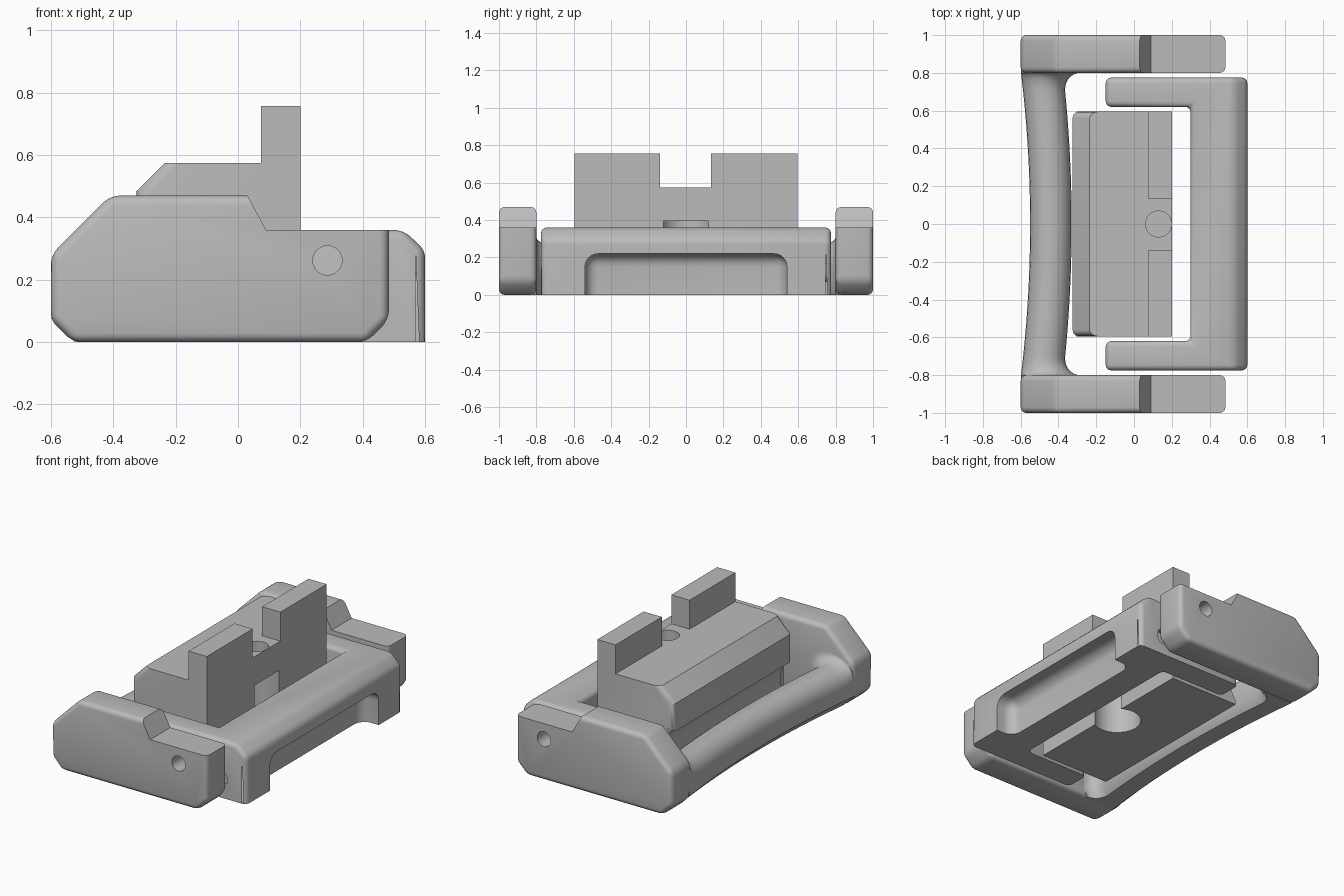
import bpy, bmesh, math
from mathutils import Vector

cube = bpy.data.objects.get("Cube")
if cube:
    bpy.data.objects.remove(cube, do_unlink=True)

grey = bpy.data.materials.new("matte grey")
grey.use_nodes = True
GREY = (0.5, 0.5, 0.5, 1)
grey.diffuse_color = GREY
grey.node_tree.nodes["Principled BSDF"].inputs["Base Color"].default_value = GREY


def make_object(name, bm):
    bmesh.ops.recalc_face_normals(bm, faces=bm.faces)
    mesh = bpy.data.meshes.new(name)
    bm.to_mesh(mesh)
    bm.free()
    obj = bpy.data.objects.new(name, mesh)
    bpy.context.collection.objects.link(obj)
    mesh.materials.append(grey)
    return obj


def prism(name, points, axis, low, high):
    """Extrude an outline along y (x-z points) or z (x-y points)."""
    bm = bmesh.new()
    place = (lambda p: (p[0], low, p[1])) if axis == "y" else (lambda p: (p[0], p[1], low))
    face = bm.faces.new([bm.verts.new(place(p)) for p in points])
    new = bmesh.ops.extrude_face_region(bm, geom=[face])["geom"]
    step = Vector((0, high - low, 0)) if axis == "y" else Vector((0, 0, high - low))
    bmesh.ops.translate(bm, vec=step, verts=[v for v in new if isinstance(v, bmesh.types.BMVert)])
    return make_object(name, bm)


def box(name, x0, x1, y0, y1, z0, z1):
    return prism(name, [(x0, y0), (x1, y0), (x1, y1), (x0, y1)], "z", z0, z1)


def cylinder(name, axis, a, b, radius, low, high, sides=32):
    ring = [(a + radius * math.cos(math.tau * i / sides),
             b + radius * math.sin(math.tau * i / sides)) for i in range(sides)]
    return prism(name, ring, axis, low, high)


def apply(obj, mod):
    bpy.ops.object.select_all(action="DESELECT")
    obj.select_set(True)
    bpy.context.view_layer.objects.active = obj
    bpy.ops.object.modifier_apply(modifier=mod.name)


def round_edges(obj, width, segments=4):
    mod = obj.modifiers.new("round", "BEVEL")
    mod.width = width
    mod.segments = segments
    mod.limit_method = "ANGLE"
    mod.angle_limit = math.radians(30)
    apply(obj, mod)


def boolean(obj, tool):
    tool.hide_render = True
    mod = obj.modifiers.new("cut", "BOOLEAN")
    mod.operation = "DIFFERENCE"
    mod.solver = "EXACT"
    mod.object = tool
    apply(obj, mod)
    bpy.data.objects.remove(tool, do_unlink=True)


def finish(obj):
    bpy.ops.object.select_all(action="DESELECT")
    obj.select_set(True)
    bpy.context.view_layer.objects.active = obj
    bpy.ops.object.shade_smooth_by_angle(angle=math.radians(32))


# Side cheeks: rounded plates with a stepped top and a pin hole
cheek_outline = [(-0.53, 0), (0.412, 0), (0.484, 0.072), (0.484, 0.47),
                 (-0.41, 0.47), (-0.6, 0.28), (-0.6, 0.07)]
step_outline = [(0.09, 0.36), (0.6, 0.36), (0.6, 0.6), (-0.04, 0.6)]
for side, y0, y1 in (("right", -1, -0.8), ("left", 0.8, 1)):
    cheek = prism(side + "_cheek", cheek_outline, "y", y0, y1)
    round_edges(cheek, 0.03)
    boolean(cheek, prism("step_cutter", step_outline, "y", y0 - 0.1, y1 + 0.1))
    boolean(cheek, cylinder("pin_cutter", "y", 0.287, 0.262, 0.047, y0 - 0.1, y1 + 0.1))
    finish(cheek)

# Grip bar: a bowed loft that flares into the cheeks
bm = bmesh.new()
rings = []
ends = [0.7 + 0.1 * math.sin(math.pi / 2 * i / 8) for i in range(9)]
middle = [-0.7 + 1.4 * i / 24 for i in range(1, 24)]
for y in [-0.82] + [-e for e in reversed(ends)] + middle + ends + [0.82]:
    t = min(abs(y) / 0.8, 1)
    s = max(0, abs(min(abs(y), 0.8)) - 0.7) / 0.1
    flare = 0.09 * (1 - math.sqrt(max(0, 1 - s * s)))
    outer = -0.55 - 0.048 * t * t
    inner = -0.33 - 0.045 * t * t + flare
    top = 0.265 + 0.5 * flare
    mid, half = (outer + inner) / 2, (inner - outer) / 2
    section = [(outer + 0.075, 0), (outer, 0.075)]
    for i in range(13):
        a = math.pi * (1 - i / 12)
        section.append((mid + half * math.cos(a), top - 0.11 + 0.11 * math.sin(a)))
    section += [(inner, 0.05), (inner - 0.03, 0)]
    rings.append([bm.verts.new((x, y, z)) for x, z in section])
for a, b in zip(rings, rings[1:]):
    for i in range(len(a)):
        j = (i + 1) % len(a)
        bm.faces.new((a[i], a[j], b[j], b[i]))
bm.faces.new(rings[0])
bm.faces.new(rings[-1])
finish(make_object("grip_bar", bm))

# Bracket: U-shaped frame with a sloped outer edge and an arched pocket
u_outline = [(-0.15, 0.62), (0.3, 0.62), (0.3, -0.62), (-0.15, -0.62),
             (-0.15, -0.775), (0.6, -0.775), (0.6, 0.775), (-0.15, 0.775)]
bracket = prism("bracket", u_outline, "z", -0.08, 0.36)
slope = [(0.53, 0.36), (0.53, 0.5), (0.7, 0.5), (0.7, 0.21), (0.6, 0.295)]
boolean(bracket, prism("slope_cutter", slope, "y", -1, 1))
round_edges(bracket, 0.03)
boolean(bracket, box("base_cutter", -1, 1, -1, 1, -0.3, 0))
pocket = box("pocket_cutter", 0.48, 0.8, -0.54, 0.54, -0.2, 0.22)
round_edges(pocket, 0.07, 6)
boolean(bracket, pocket)
for y0, y1 in ((-0.9, -0.73), (0.73, 0.9)):
    boolean(bracket, cylinder("side_hole_cutter", "y", 0.42, 0.12, 0.05, y0, y1))
finish(bracket)

# Centre block: hollowed beside the grip, with a notched upright wall
cove = [(-0.325 + 0.085 * math.sin(a), 0.16 + 0.15 * math.cos(a))
        for a in (math.radians(15 * i) for i in range(11))]
block_outline = [(0.2, 0), (0.2, 0.757), (0.073, 0.757), (0.073, 0.575),
                 (-0.235, 0.575), (-0.325, 0.485)] + cove + [(-0.283, 0)]
block = prism("centre_block", block_outline, "y", -0.595, 0.595)

# Rounded end corners on the grip side of the block
bm = bmesh.new()
bm.from_mesh(block.data)
corners = [e for e in bm.edges
           if abs(e.verts[0].co.y - e.verts[1].co.y) < 0.01
           and all(v.co.x < -0.23 and v.co.z > 0.3 for v in e.verts)]
bmesh.ops.bevel(bm, geom=corners, offset=0.035, segments=4, profile=0.5, affect="EDGES")
bm.to_mesh(block.data)
bm.free()

# Notch, blind bolt hole and counterbore opening through the back face
boolean(block, box("notch_cutter", 0, 0.4, -0.14, 0.135, 0.575, 0.9))
boolean(block, cylinder("bolt_cutter", "z", 0.13, 0, 0.069, 0.43, 0.9))
boolean(block, cylinder("counterbore_cutter", "z", 0.13, 0, 0.14, -0.1, 0.395, 48))
finish(block)
